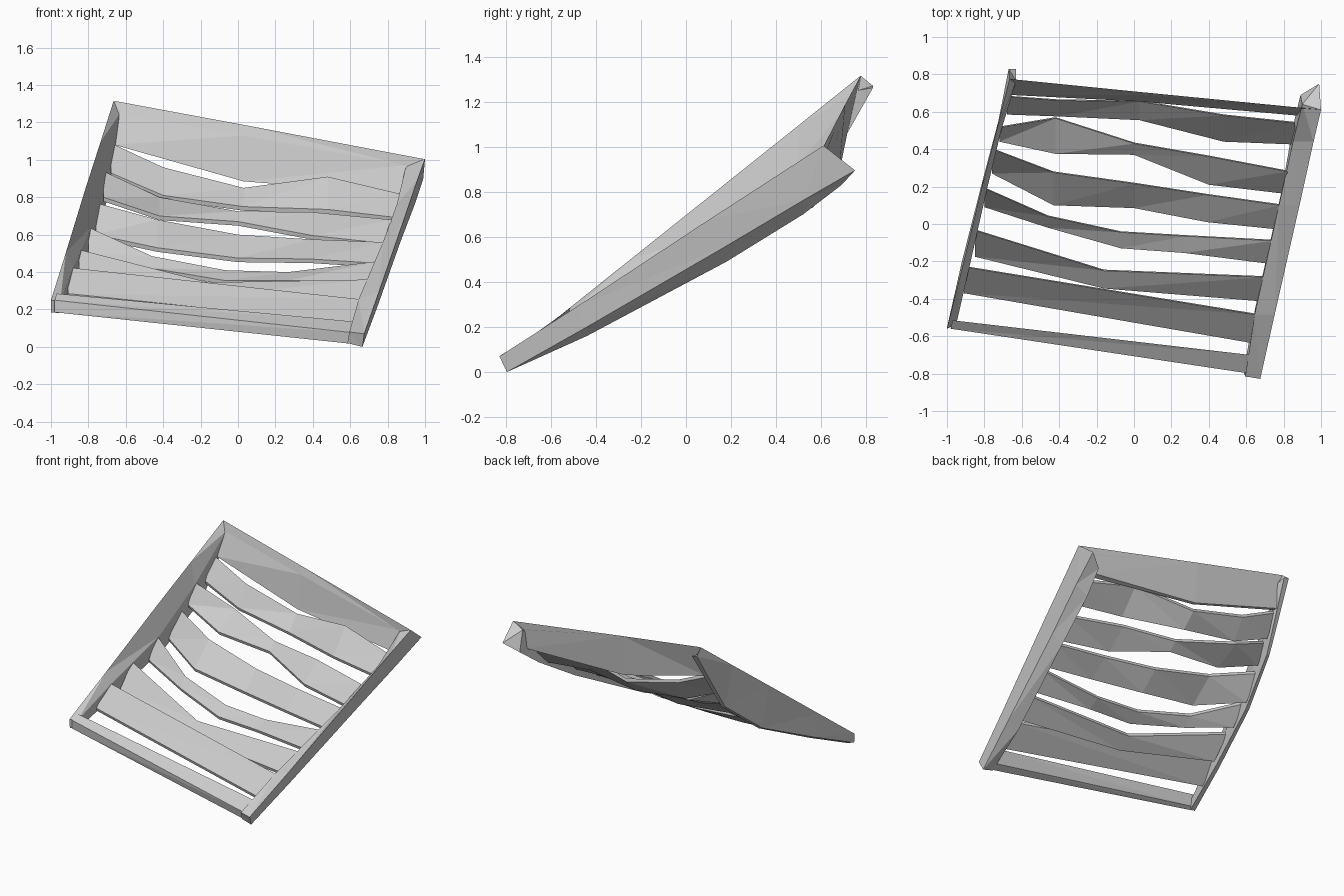
import bpy, bmesh


def loft(name, sections):
    """Closed solid through a row of equal-sized cross-sections."""
    bm = bmesh.new()
    rings = [[bm.verts.new(p) for p in s] for s in sections]
    n = len(rings[0])
    for a, b in zip(rings, rings[1:]):
        for i in range(n):
            j = (i + 1) % n
            bm.faces.new((a[i], a[j], b[j], b[i]))
    bm.faces.new(rings[0])
    bm.faces.new(rings[-1])
    bmesh.ops.triangulate(bm, faces=[f for f in bm.faces if len(f.verts) > 3])
    bmesh.ops.recalc_face_normals(bm, faces=bm.faces)
    mesh = bpy.data.meshes.new(name)
    bm.to_mesh(mesh)
    bm.free()
    ob = bpy.data.objects.new(name, mesh)
    bpy.context.collection.objects.link(ob)
    return ob


def slat(name, stations, back=0.006, drop=0.022):
    """Bent slat: each station is x, upper edge y z, lower edge y z."""
    loft(name, [[(x, yu, zu), (x, yl, zl),
                 (x, yl + back, zl - drop), (x, yu + back, zu - drop)]
                for x, yu, zu, yl, zl in stations])


# side rails: outer top, inner top, inner bottom, outer bottom
loft("left_rail", [
    [(-1.0, -.56, .25), (-.95, -.535, .245), (-.95, -.53, .18), (-1.0, -.555, .185)],
    [(-.92, -.24, .505), (-.88, -.23, .425), (-.88, -.19, .33), (-.92, -.20, .34)],
    [(-.815, .19, .848), (-.785, .19, .64), (-.775, .25, .54), (-.805, .25, .55)],
    [(-.735, .50, 1.095), (-.71, .50, .92), (-.695, .57, .80), (-.72, .57, .81)],
    [(-.665, .775, 1.315), (-.63, .765, 1.25), (-.63, .83, 1.262), (-.67, .83, 1.27)],
])
loft("right_rail", [
    [(.675, -.828, .07), (.595, -.815, .08), (.585, -.79, .02), (.665, -.795, 0)],
    [(.752, -.485, .29), (.645, -.485, .255), (.65, -.44, .16), (.74, -.44, .20)],
    [(.885, .10, .675), (.775, .10, .56), (.79, .18, .49), (.868, .18, .56)],
    [(.96, .44, .895), (.85, .44, .765), (.85, .52, .70), (.945, .52, .762)],
    [(1.0, .61, 1.005), (.90, .64, .975), (.89, .69, .83), (.99, .75, .895)],
])

# end beams
loft("front_beam", [
    [(-.98, -.56, .25), (-.97, -.515, .285), (-.97, -.53, .20), (-.98, -.555, .185)],
    [(.62, -.80, .075), (.62, -.70, .135), (.62, -.735, .04), (.62, -.785, .015)],
])
loft("back_beam", [
    [(-.66, .775, 1.315), (-.64, .755, 1.25), (-.66, .69, 1.08), (-.66, .72, 1.08)],
    [(.03, .706, 1.187), (.03, .69, 1.13), (.03, .655, .885), (.03, .68, .885)],
    [(.99, .612, 1.005), (.90, .62, .972), (.87, .58, .82), (.89, .615, .83)],
])

# slats, from the front to the back
slat("slat_1", [
    (-.91, -.23, .425, -.37, .285),
    (.65, -.485, .255, -.64, .125),
])
slat("slat_2", [
    (-.85, -.035, .52, -.175, .37),
    (-.16, -.25, .345, -.345, .275),
    (.70, -.285, .36, -.415, .235),
])
slat("slat_3", [
    (-.80, .19, .64, .09, .50),
    (-.46, .04, .485, -.02, .42),
    (-.07, -.045, .41, -.13, .355),
    (.27, -.065, .40, -.155, .355),
    (.74, -.09, .457, -.215, .35),
])
slat("slat_4", [
    (-.76, .40, .77, .27, .60),
    (-.43, .275, .68, .10, .53),
    (0.0, .215, .60, .085, .475),
    (.39, .155, .575, .01, .47),
    (.78, .10, .56, -.03, .445),
])
slat("slat_5", [
    (-.72, .515, .94, .44, .80),
    (-.42, .565, .80, .375, .70),
    (0.0, .43, .725, .37, .67),
    (.40, .36, .72, .21, .595),
    (.82, .28, .68, .16, .55),
])
slat("slat_6", [
    (-.68, .68, 1.09, .585, .93),
    (-.40, .66, .96, .575, .81),
    (.03, .655, .85, .555, .75),
    (.48, .58, .91, .44, .735),
    (.86, .54, .82, .425, .69),
])
